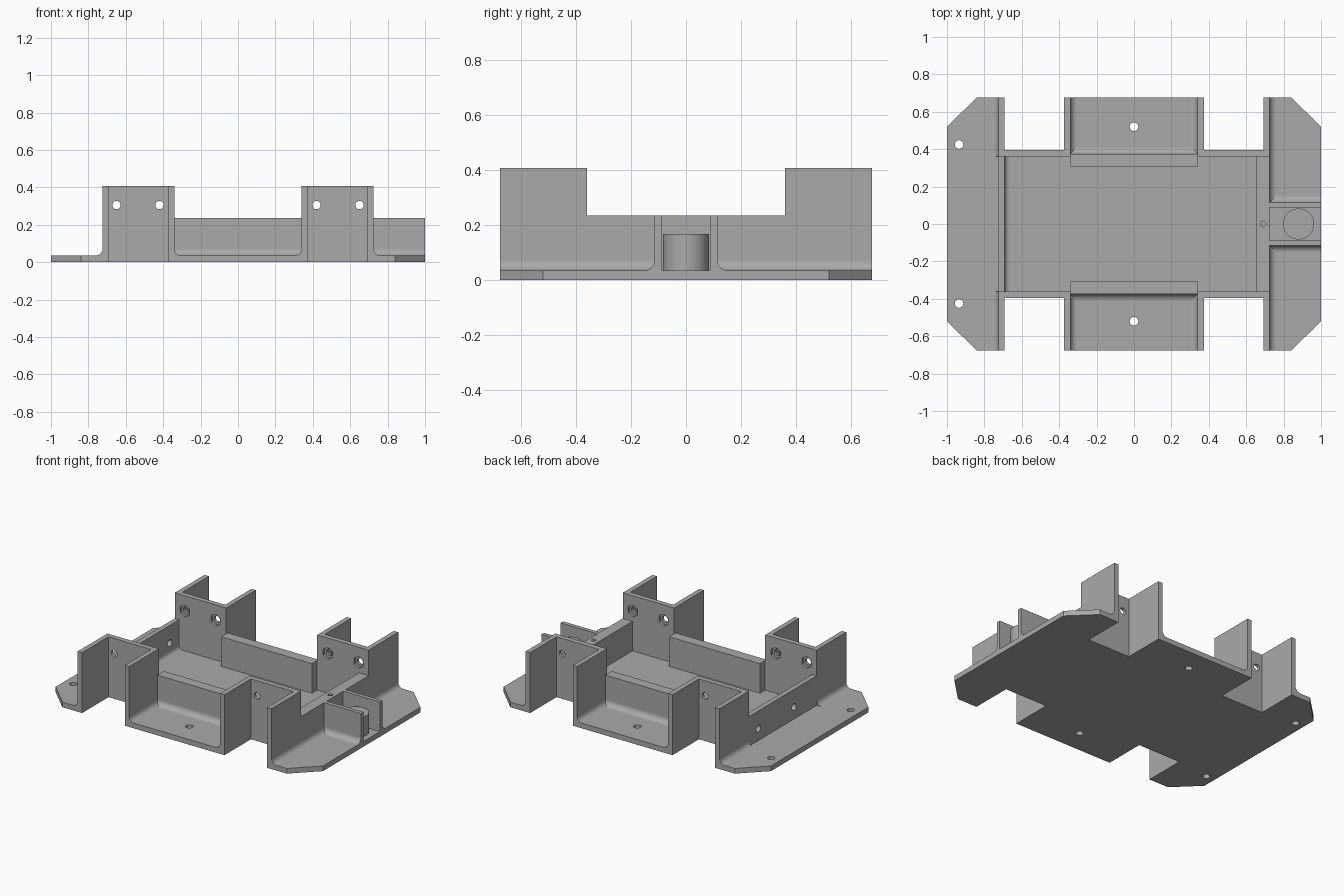
import bpy, bmesh, math
from mathutils import Matrix, Vector

cube = bpy.data.objects.get("Cube")
if cube:
    bpy.data.objects.remove(cube, do_unlink=True)

grey = bpy.data.materials.new("plain_grey")
grey.use_nodes = True
grey.diffuse_color = (0.4, 0.4, 0.4, 1)
grey.node_tree.nodes["Principled BSDF"].inputs["Base Color"].default_value = (0.4, 0.4, 0.4, 1)

FLOOR, LOW, TALL = 0.035, 0.235, 0.408    # heights
HALF_Y = 0.677
IN_X, OUT_X = 0.692, 0.725                # wing wall faces
BAY_IN, BAY_OUT = 0.34, 0.373             # bay wall faces
IN_Y, OUT_Y = 0.36, 0.395                 # nut wall faces
R = 0.036                                 # fillet radius


def finish(name, bm, smooth=False):
    bmesh.ops.recalc_face_normals(bm, faces=bm.faces)
    mesh = bpy.data.meshes.new(name)
    bm.to_mesh(mesh)
    bm.free()
    mesh.materials.append(grey)
    obj = bpy.data.objects.new(name, mesh)
    bpy.context.collection.objects.link(obj)
    if smooth:
        activate(obj)
        bpy.ops.object.shade_smooth_by_angle(angle=math.radians(35))
    return obj


def activate(obj):
    bpy.ops.object.select_all(action="DESELECT")
    obj.select_set(True)
    bpy.context.view_layer.objects.active = obj


def extrude(name, points, shift, smooth=False):
    bm = bmesh.new()
    face = bm.faces.new([bm.verts.new(p) for p in points])
    result = bmesh.ops.extrude_face_region(bm, geom=[face], use_keep_orig=True)
    moved = [g for g in result["geom"] if isinstance(g, bmesh.types.BMVert)]
    bmesh.ops.translate(bm, verts=moved, vec=shift)
    return finish(name, bm, smooth)


def box(name, x, y, z):
    x, y = sorted(x), sorted(y)
    pts = [(x[0], y[0], z[0]), (x[1], y[0], z[0]), (x[1], y[1], z[0]), (x[0], y[1], z[0])]
    return extrude(name, pts, (0, 0, z[1] - z[0]))


def fillet(name, axis, wall, side, start, end, r=R):
    """Concave strip along an axis, where a wall meets the floor."""
    profile = [(wall, FLOOR)]
    for i in range(9):
        t = math.pi / 2 * i / 8
        profile.append((wall + side * r * (1 - math.cos(t)), FLOOR + r * (1 - math.sin(t))))
    if axis == "x":
        return extrude(name, [(start, u, z) for u, z in profile], (end - start, 0, 0), True)
    return extrude(name, [(u, start, z) for u, z in profile], (0, end - start, 0), True)


def cylinder(name, centre, radius, depth, axis="z", sides=32, smooth=False):
    bm = bmesh.new()
    bmesh.ops.create_cone(bm, cap_ends=True, segments=sides, radius1=radius,
                          radius2=radius, depth=depth)
    turn = {"z": Matrix(), "y": Matrix.Rotation(math.pi / 2, 4, "X"),
            "x": Matrix.Rotation(math.pi / 2, 4, "Y")}[axis]
    bm.transform(Matrix.Translation(Vector(centre)) @ turn)
    return finish(name, bm, smooth)


def drill(obj, cutters):
    for cutter in cutters:
        cutter.hide_render = True
        mod = obj.modifiers.new("hole", "BOOLEAN")
        mod.operation, mod.solver, mod.object = "DIFFERENCE", "EXACT", cutter
        activate(obj)
        bpy.ops.object.modifier_apply(modifier=mod.name)
        bpy.data.objects.remove(cutter, do_unlink=True)


# Base plate: one quarter of the outline, mirrored
quarter = [(1, 0.52), (0.84, HALF_Y), (IN_X, HALF_Y), (IN_X, OUT_Y),
           (BAY_OUT, OUT_Y), (BAY_OUT, HALF_Y)]
half = quarter + [(-x, y) for x, y in reversed(quarter)]
outline = half + [(x, -y) for x, y in reversed(half)]
base = extrude("base_plate", [(x, y, 0) for x, y in outline], (0, 0, FLOOR))
drill(base, [cylinder("cutter", (x, y, 0), 0.023, 0.2)
             for x, y in ((-0.935, 0.425), (-0.935, -0.425), (0, 0.52), (0, -0.52))])

# Four tall corner brackets, each with a drilled wall and two side walls
for sx, side in ((1, "left"), (-1, "right")):
    for sy, end in ((1, "back"), (-1, "front")):
        tag = f"{end}_{side}"
        wall = box(tag + "_nut_wall", (sx * BAY_IN, sx * OUT_X),
                   (sy * IN_Y, sy * OUT_Y), (FLOOR, TALL))
        cuts = []
        for x in (0.42, 0.65):
            cuts.append(cylinder("cutter", (sx * x, sy * IN_Y, 0.305), 0.022, 0.2, "y", 24))
            cuts.append(cylinder("cutter", (sx * x, sy * IN_Y, 0.305), 0.04, 0.03, "y", 6))
        drill(wall, cuts)
        box(tag + "_wing_wall", (sx * IN_X, sx * OUT_X), (sy * OUT_Y, sy * HALF_Y), (FLOOR, TALL))
        box(tag + "_bay_wall", (sx * BAY_IN, sx * BAY_OUT), (sy * OUT_Y, sy * HALF_Y), (FLOOR, TALL))
        fillet(tag + "_bay_fillet", "y", sx * BAY_IN, -sx, sy * 0.375, sy * HALF_Y)
        inner = 0.115 if sx > 0 else IN_Y
        fillet(tag + "_wing_fillet", "y", sx * OUT_X, sx, sy * inner, sy * HALF_Y)

# Low walls beside the two bays
for sy, end in ((1, "back"), (-1, "front")):
    box(end + "_low_wall", (-BAY_IN, BAY_IN), (sy * 0.305, sy * 0.375), (FLOOR, LOW))
    fillet(end + "_low_wall_fillet", "x", sy * 0.375, sy, -BAY_IN, BAY_IN)

# Thin end wall with two cable holes
right_wall = box("right_end_wall", (-OUT_X, -IN_X), (-IN_Y, IN_Y), (FLOOR, LOW))
drill(right_wall, [cylinder("cutter", (-0.71, y, 0.115), 0.023, 0.2, "x", 24)
                   for y in (0.26, -0.12)])
fillet("right_end_fillet", "y", -IN_X, 1, -IN_Y, IN_Y, 0.028)

# Thick end wall with a blind pin hole in its top
left_wall = box("left_end_wall", (0.652, OUT_X), (-IN_Y, IN_Y), (FLOOR, LOW))
drill(left_wall, [cylinder("cutter", (0.69, 0, LOW), 0.015, 0.2, "z", 24)])

# Channel with a round post at the left end
for sy, end in ((1, "back"), (-1, "front")):
    box(end + "_channel_wall", (OUT_X, 1), (sy * 0.088, sy * 0.115), (FLOOR, LOW))
    fillet(end + "_channel_fillet", "x", sy * 0.115, sy, OUT_X, 1)
cylinder("round_post", (0.88, 0, (FLOOR + 0.167) / 2), 0.083, 0.167 - FLOOR, sides=48, smooth=True)
